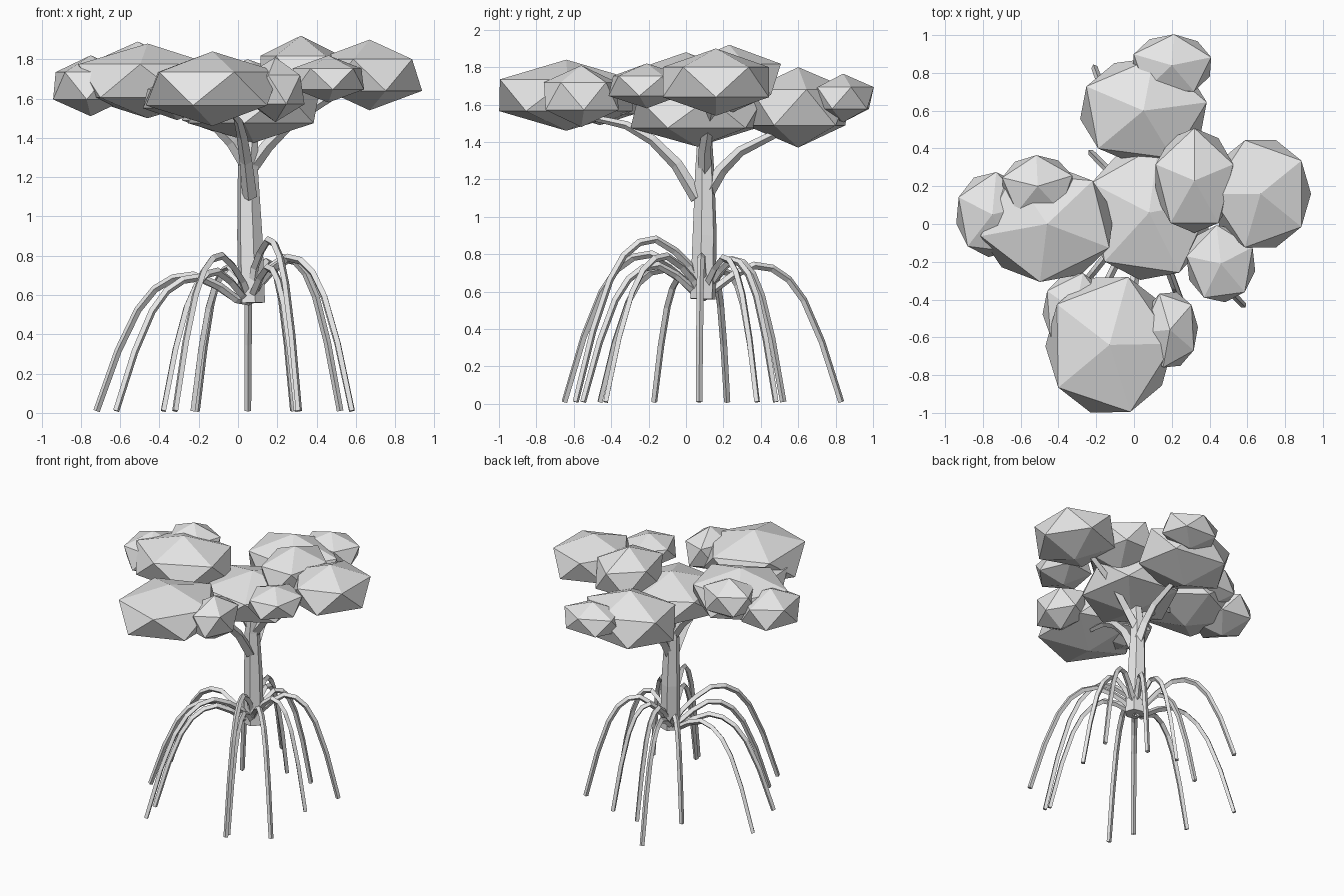
import bpy
import math
from mathutils import Vector

cube = bpy.data.objects.get("Cube")
if cube:
    bpy.data.objects.remove(cube, do_unlink=True)

grey = bpy.data.materials.new("pale_grey")
grey.use_nodes = True
grey.diffuse_color = (0.8, 0.8, 0.8, 1)
grey.node_tree.nodes["Principled BSDF"].inputs["Base Color"].default_value = (0.8, 0.8, 0.8, 1)


def tube(name, points, radius, sides=4):
    """Faceted tube through points, each (position, thickness factor)."""
    curve = bpy.data.curves.new(name, "CURVE")
    curve.dimensions = "3D"
    curve.bevel_depth = radius
    curve.bevel_resolution = sides // 2 - 2
    curve.use_fill_caps = True
    spline = curve.splines.new("POLY")
    spline.points.add(len(points) - 1)
    spline.use_smooth = False
    for p, (co, thick) in zip(spline.points, points):
        p.co = (*co, 1)
        p.radius = thick
    obj = bpy.data.objects.new(name, curve)
    bpy.context.collection.objects.link(obj)
    bpy.ops.object.select_all(action="DESELECT")
    obj.select_set(True)
    bpy.context.view_layer.objects.active = obj
    bpy.ops.object.convert(target="MESH")
    obj = bpy.context.object
    obj.data.materials.clear()
    obj.data.materials.append(grey)


def leaf_clump(name, centre, size, turn):
    """Flattened icosahedron; size gives the half extents."""
    bpy.ops.mesh.primitive_ico_sphere_add(subdivisions=1, radius=1, location=centre)
    obj = bpy.context.object
    obj.name = name
    a = math.radians(turn)
    for v in obj.data.vertices:
        x, y, z = v.co
        v.co = ((x * math.cos(a) - y * math.sin(a)) * size[0] / 0.87,
                (x * math.sin(a) + y * math.cos(a)) * size[1] / 0.87,
                z * size[2])
    obj.data.materials.append(grey)


# Trunk
tube("trunk", [((0.07, 0.09, 0.56), 1), ((0.06, 0.1, 0.9), 0.95),
               ((0.05, 0.1, 1.25), 0.75), ((0.07, 0.1, 1.5), 0.5)], 0.07, 6)

# Branches that carry the outer clumps
branches = {
    "front": [(0.06, 0.06, 1.1), (0.04, -0.05, 1.28), (0.02, -0.18, 1.41),
              (0, -0.32, 1.49), (-0.03, -0.5, 1.53)],
    "back": [(0.06, 0.11, 1.12), (0.06, 0.19, 1.25), (0.06, 0.29, 1.35), (0.05, 0.47, 1.44)],
    "left": [(0.06, 0.1, 1.24), (0.15, 0.1, 1.36), (0.28, 0.12, 1.49), (0.52, 0.15, 1.64)],
    "right": [(0.06, 0.1, 1.24), (-0.03, 0.09, 1.38), (-0.15, 0.06, 1.5), (-0.38, 0, 1.6)],
}
for side, path in branches.items():
    tube(side + "_branch", [(p, 1 - 0.14 * i) for i, p in enumerate(path)], 0.038)

# Stilt roots: foot x, foot y, arch height
roots = [(-0.72, 0.22, 0.7), (-0.62, -0.17, 0.69), (-0.38, -0.46, 0.72),
         (-0.32, -0.65, 0.8), (-0.23, 0.38, 0.71), (-0.21, 0.83, 0.74),
         (0.05, 0.52, 0.77), (0.28, 0.48, 0.77), (0.31, -0.59, 0.88),
         (0.3, -0.55, 0.74), (0.52, 0.07, 0.79), (0.58, 0.38, 0.78),
         (0.58, -0.43, 0.79)]
arch = [(0.1, 0.84), (0.22, 0.93), (0.37, 1), (0.5, 0.98), (0.62, 0.9),
        (0.73, 0.75), (0.86, 0.45)]
hub = Vector((0.06, 0.09, 0))
for i, (x, y, height) in enumerate(roots):
    foot = Vector((x, y, 0))
    path = [((hub.x, hub.y, 0.57), 1.2)]
    path += [(hub.lerp(foot, t) + Vector((0, 0, height * h)), 1.1 - 0.2 * t) for t, h in arch]
    path.append(((x, y, 0.01), 0.85))
    tube(f"root_{i + 1}", path, 0.02)

# Foliage clumps: centre, half extents, turn
clumps = {
    "centre": ((0.08, 0.06, 1.555), (0.33, 0.35, 0.18), 10),
    "front": ((-0.13, -0.64, 1.65), (0.33, 0.365, 0.19), 1),
    "front_left": ((0.19, -0.56, 1.645), (0.145, 0.2, 0.165), 40),
    "front_right": ((-0.31, -0.46, 1.6), (0.17, 0.2, 0.11), 5),
    "back": ((0.05, 0.6, 1.585), (0.33, 0.275, 0.215), 9),
    "back_tip": ((0.2, 0.84, 1.635), (0.21, 0.16, 0.13), 15),
    "left": ((0.67, 0.16, 1.72), (0.26, 0.29, 0.18), 36),
    "left_upper": ((0.32, 0.23, 1.735), (0.21, 0.27, 0.185), 18),
    "left_small": ((0.46, -0.21, 1.7), (0.18, 0.2, 0.12), 25),
    "right": ((-0.46, 0, 1.69), (0.35, 0.3, 0.19), 48),
    "right_outer": ((-0.75, 0.05, 1.665), (0.19, 0.22, 0.155), 12),
    "right_upper": ((-0.51, 0.2, 1.74), (0.19, 0.16, 0.15), 20),
}
for where, (centre, size, turn) in clumps.items():
    leaf_clump(where + "_leaves", centre, size, turn)
